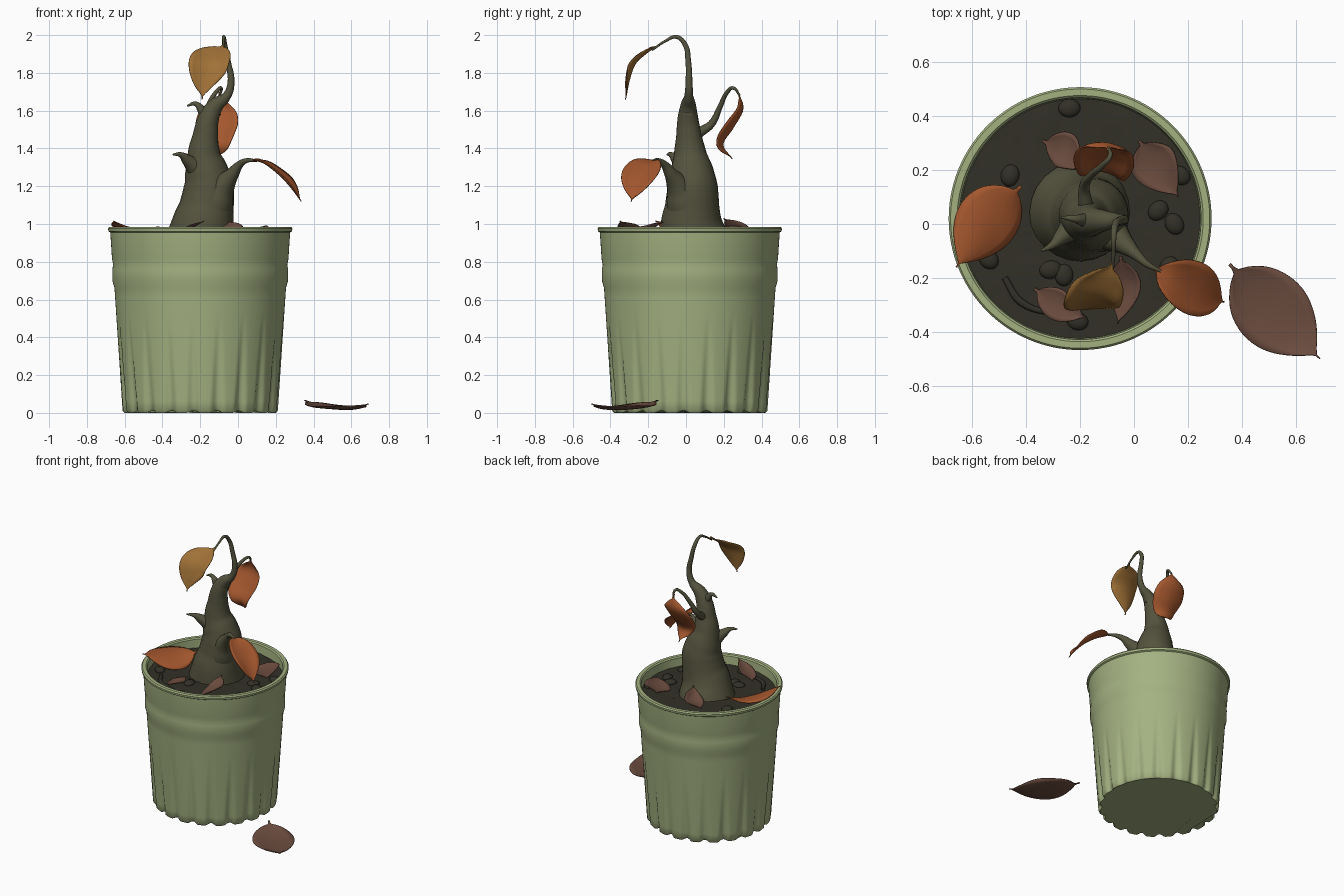
import bpy, bmesh, math, random
from mathutils import Vector, Matrix

random.seed(4)
if "Cube" in bpy.data.objects:
    bpy.data.objects.remove(bpy.data.objects["Cube"], do_unlink=True)

POT = Vector((-0.2, 0.02, 0))


def material(name, rgb):
    m = bpy.data.materials.new(name)
    m.use_nodes = True
    m.diffuse_color = (*rgb, 1)
    m.node_tree.nodes["Principled BSDF"].inputs["Base Color"].default_value = (*rgb, 1)
    return m


GREEN = material("pot_green", (0.37, 0.44, 0.22))
BARK = material("bark", (0.088, 0.086, 0.048))
SOIL = material("soil", (0.032, 0.03, 0.02))
ORANGE = material("orange_leaf", (0.37, 0.095, 0.027))
OCHRE = material("ochre_leaf", (0.35, 0.165, 0.038))
BROWN = material("dry_leaf", (0.15, 0.073, 0.05))


def smooth(ob, angle=40):
    bpy.ops.object.select_all(action="DESELECT")
    ob.select_set(True)
    bpy.context.view_layer.objects.active = ob
    bpy.ops.object.shade_smooth_by_angle(angle=math.radians(angle))


def finish(name, bm, mat, angle=40):
    bmesh.ops.recalc_face_normals(bm, faces=bm.faces)
    me = bpy.data.meshes.new(name)
    bm.to_mesh(me)
    bm.free()
    me.materials.append(mat)
    ob = bpy.data.objects.new(name, me)
    bpy.context.collection.objects.link(ob)
    smooth(ob, angle)
    return ob


def lathe(name, profile, segs, mat, shape, cap):
    """Turn a profile around the pot axis; shape() alters each point."""
    bm = bmesh.new()
    rings = []
    for r, z in profile:
        ring = []
        for i in range(segs):
            a = math.tau * i / segs
            rr, zz = shape(r, z, a)
            ring.append(bm.verts.new(POT + Vector((rr * math.cos(a), rr * math.sin(a), zz))))
        rings.append(ring)
    for low, high in zip(rings, rings[1:]):
        for i in range(segs):
            j = (i + 1) % segs
            bm.faces.new((low[i], low[j], high[j], high[i]))
    bm.faces.new(rings[0 if cap == "first" else -1])
    return finish(name, bm, mat)


def tube(name, points, mat, sides=5):
    """Smooth tapering tube through (x, y, z, radius) points."""
    cu = bpy.data.curves.new(name, "CURVE")
    cu.dimensions = "3D"
    cu.bevel_depth = 1
    cu.bevel_resolution = sides
    cu.resolution_u = 6
    cu.use_fill_caps = True
    sp = cu.splines.new("BEZIER")
    sp.bezier_points.add(len(points) - 1)
    for bp, (x, y, z, r) in zip(sp.bezier_points, points):
        bp.co = (x, y, z)
        bp.radius = r
        bp.handle_left_type = bp.handle_right_type = "AUTO"
    cu.materials.append(mat)
    ob = bpy.data.objects.new(name, cu)
    bpy.context.collection.objects.link(ob)
    bpy.ops.object.select_all(action="DESELECT")
    ob.select_set(True)
    bpy.context.view_layer.objects.active = ob
    bpy.ops.object.convert(target="MESH")
    smooth(bpy.context.object, 60)


def spline(pts, t):
    """Point on a smooth path through pts."""
    n = len(pts) - 1
    i = min(int(t * n), n - 1)
    f = t * n - i
    p1, p2 = pts[i], pts[i + 1]
    p0 = pts[i - 1] if i else p1 * 2 - p2
    p3 = pts[i + 2] if i + 2 <= n else p2 * 2 - p1
    return 0.5 * (2 * p1 + (p2 - p0) * f + (2 * p0 - 5 * p1 + 4 * p2 - p3) * f ** 2
                  + (3 * p1 - p0 - 3 * p2 + p3) * f ** 3)


def leaf(name, points, side, half_width, mat, cup=0.2):
    """Pointed blade that follows a spine, cupped across its width."""
    pts = [Vector(p) for p in points]
    side = Vector(side)
    steps, across = 24, 8
    bm = bmesh.new()
    rows = []
    for i in range(steps + 1):
        t = i / steps
        p = spline(pts, t)
        tan = (spline(pts, min(t + 0.02, 1)) - spline(pts, max(t - 0.02, 0))).normalized()
        s = (side - tan * side.dot(tan)).normalized()
        n = tan.cross(s)
        body = min(max((t - 0.08) / 0.86, 0), 1)
        w = half_width * max(math.sin(math.pi * body ** 0.9), 0) ** 0.8 + 0.006 * (1 - 0.6 * t)
        row = []
        for j in range(across + 1):
            u = 2 * j / across - 1
            lift = cup * w * u * u + 0.04 * w * u * math.sin(9 * t + 2 * u)
            row.append(bm.verts.new(p + s * u * w + n * lift))
        rows.append(row)
    for a, b in zip(rows, rows[1:]):
        for j in range(across):
            bm.faces.new((a[j], a[j + 1], b[j + 1], b[j]))
    ob = finish(name, bm, mat, 60)
    mod = ob.modifiers.new("thickness", "SOLIDIFY")
    mod.thickness = 0.005
    mod.offset = 0


# Pot with tapered flutes around its lower half
def flutes(r, z, a):
    wave = math.cos(20 * (a + math.radians(95)))
    cut = max(0, wave + 0.2 - 1.2 * z / 0.52) if z < 0.52 else 0
    return r - 0.015 * cut, z + (0.012 * max(0, wave) if z < 0.02 else 0)


wall = [(0.411 + 0.043 * k / 13, 0.012 + 0.05 * k) for k in range(14)]
profile = [(0.4, 0)] + wall + [
    (0.464, 0.695), (0.465, 0.76), (0.461, 0.785), (0.467, 0.815), (0.476, 0.955), (0.486, 0.961),
    (0.488, 0.976), (0.481, 0.985), (0.457, 0.985), (0.449, 0.977), (0.443, 0.89)]
lathe("pot", profile, 240, GREEN, flutes, "first")

# Soil surface, stones and a buried twig
lathe("soil", [(0.446 - 0.04 * k, 0.918) for k in range(11)], 64, SOIL,
      lambda r, z, a: (r, z + random.uniform(-0.003, 0.003)), "last")
stones = [(-0.24, 0.43), (-0.46, 0.18), (0.17, 0.18), (0.09, 0.05), (0.15, 0), (-0.31, -0.17),
          (-0.26, -0.19), (-0.21, -0.36), (0.13, -0.16), (-0.54, -0.13)]
for i, (x, y) in enumerate(stones):
    bm = bmesh.new()
    bmesh.ops.create_uvsphere(bm, u_segments=16, v_segments=10, radius=0.036)
    place = (Matrix.Translation((x, y, 0.921)) @ Matrix.Rotation(i * 1.3, 4, "Z")
             @ Matrix.Diagonal((1.15, 0.95, 0.6, 1)))
    bmesh.ops.transform(bm, matrix=place, verts=bm.verts)
    finish(f"stone_{i + 1}", bm, SOIL)
tube("twig", [(-0.48, -0.2, 0.923, 0.012), (-0.42, -0.29, 0.926, 0.014), (-0.28, -0.34, 0.923, 0.008)], SOIL)

# Swollen trunk that narrows into a drooping stem
tube("trunk", [
    (-0.2, 0.045, 0.9, 0.19), (-0.185, 0.03, 1.0, 0.165), (-0.165, 0.033, 1.1, 0.143),
    (-0.155, 0.035, 1.2, 0.133), (-0.168, 0.03, 1.29, 0.113), (-0.18, 0.022, 1.37, 0.087),
    (-0.172, 0.015, 1.47, 0.067), (-0.155, 0.01, 1.56, 0.055), (-0.12, 0.012, 1.625, 0.042),
    (-0.058, 0.015, 1.68, 0.023), (-0.037, 0.016, 1.75, 0.018), (-0.053, 0.012, 1.86, 0.015),
    (-0.07, -0.005, 1.95, 0.013), (-0.075, -0.05, 1.99, 0.01), (-0.076, -0.11, 1.968, 0.007),
    (-0.08, -0.18, 1.92, 0.005)], BARK, 10)

# Branches and broken stubs
tube("left_branch", [
    (-0.12, -0.01, 1.12, 0.1), (-0.08, -0.04, 1.2, 0.065), (-0.03, -0.08, 1.265, 0.036),
    (0.01, -0.115, 1.315, 0.02), (0.05, -0.15, 1.337, 0.012), (0.1, -0.175, 1.334, 0.006)], BARK)
tube("back_branch", [
    (-0.17, 0.03, 1.46, 0.04), (-0.18, 0.08, 1.49, 0.026), (-0.185, 0.135, 1.53, 0.02),
    (-0.16, 0.18, 1.62, 0.014), (-0.115, 0.22, 1.7, 0.011), (-0.09, 0.25, 1.72, 0.009),
    (-0.095, 0.285, 1.68, 0.005)], BARK)
tube("right_stub", [
    (-0.2, 0.01, 1.28, 0.07), (-0.265, -0.045, 1.335, 0.032), (-0.305, -0.08, 1.367, 0.014),
    (-0.345, -0.1, 1.368, 0.004)], BARK)
tube("upper_stub", [
    (-0.15, 0.01, 1.54, 0.045), (-0.19, 0.015, 1.6, 0.024), (-0.225, 0.02, 1.636, 0.013),
    (-0.27, 0.025, 1.625, 0.004)], BARK)
tube("knot_stub", [
    (-0.13, 0.01, 1.58, 0.04), (-0.125, 0.02, 1.64, 0.02), (-0.105, 0.03, 1.665, 0.005)], BARK)

# Leaves still hanging on the plant
leaf("top_leaf", [(-0.076, -0.14, 1.95), (-0.11, -0.21, 1.905), (-0.155, -0.27, 1.845),
                  (-0.18, -0.3, 1.76), (-0.19, -0.32, 1.66)], (1, 0.1, 0.15), 0.102, OCHRE)
leaf("left_leaf", [(0.06, -0.155, 1.34), (0.14, -0.2, 1.322), (0.22, -0.24, 1.26),
                   (0.285, -0.27, 1.19), (0.335, -0.29, 1.12)], (0.2, 1, 0), 0.095, ORANGE)
leaf("back_leaf", [(-0.095, 0.275, 1.7), (-0.1, 0.3, 1.61), (-0.11, 0.25, 1.51),
                   (-0.115, 0.195, 1.42), (-0.115, 0.245, 1.345)], (1, -0.12, 0), 0.108, ORANGE, 0.3)

# Fallen leaves on the rim, the soil and the floor
leaf("rim_leaf", [(-0.42, 0.14, 0.985), (-0.5, 0.06, 0.965), (-0.585, -0.05, 0.985),
                  (-0.66, -0.16, 1.015)], (-0.78, 0.62, 0.3), 0.115, ORANGE)
leaf("soil_leaf_back_left", [(0.02, 0.31, 0.96), (0.08, 0.22, 0.95), (0.165, 0.1, 0.96)],
     (0.8, 0.58, 0.25), 0.085, BROWN)
leaf("soil_leaf_back_right", [(-0.34, 0.31, 0.94), (-0.25, 0.27, 0.96), (-0.2, 0.2, 1.03)],
     (0.5, 0.8, 0.2), 0.065, BROWN)
leaf("soil_leaf_front_right", [(-0.37, -0.24, 0.94), (-0.28, -0.3, 0.965), (-0.18, -0.35, 1.015)],
     (0.5, 0.8, 0.25), 0.055, BROWN)
leaf("soil_leaf_front_left", [(-0.05, -0.12, 1.01), (-0.03, -0.23, 0.96), (-0.06, -0.37, 0.945)],
     (1, 0.1, 0.3), 0.055, BROWN)
leaf("floor_leaf", [(0.355, -0.15, 0.065), (0.43, -0.23, 0.035), (0.52, -0.33, 0.02),
                    (0.61, -0.42, 0.02), (0.69, -0.5, 0.048)], (0.73, 0.69, 0), 0.135, BROWN, 0.12)
